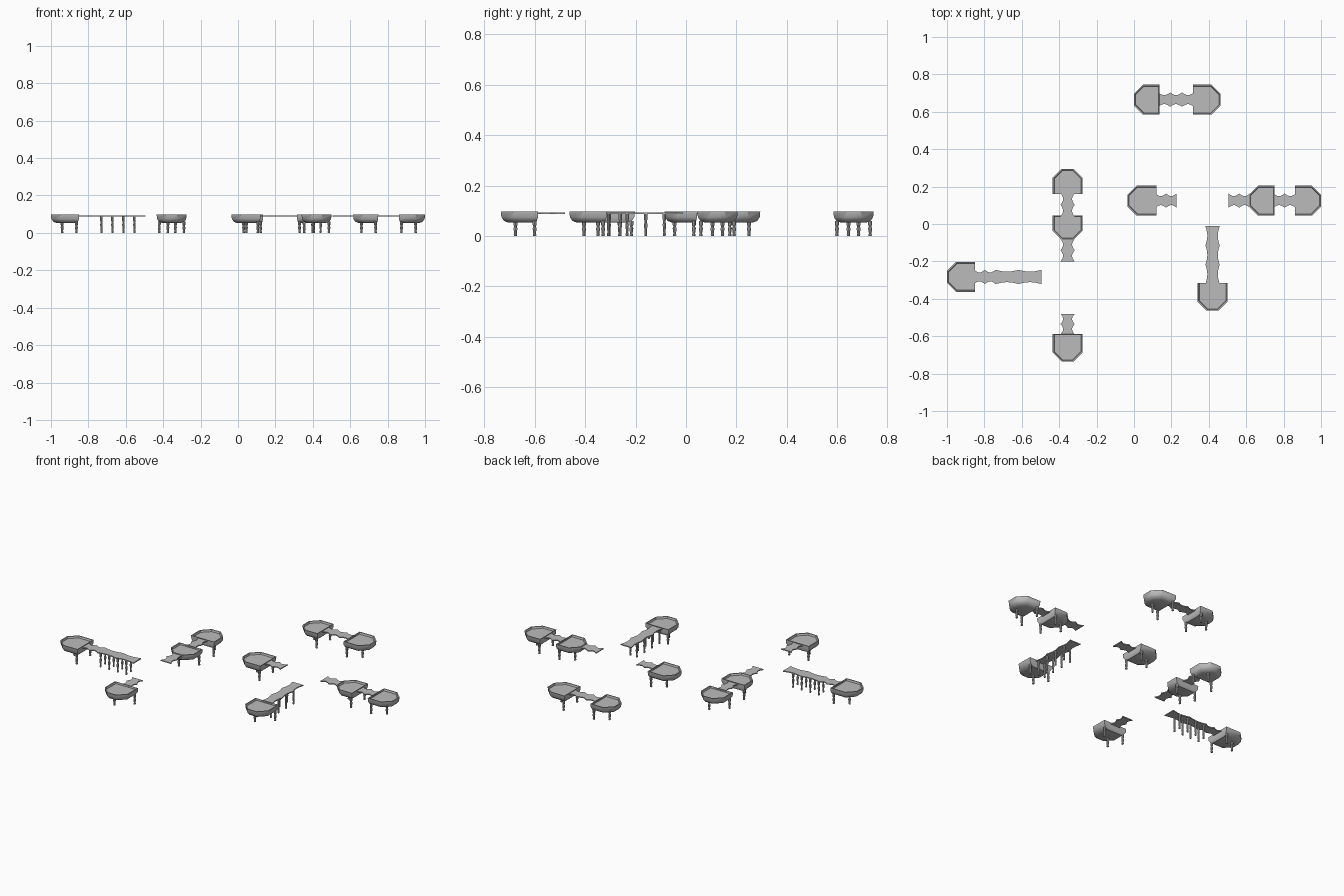
import bpy, bmesh, math
from mathutils import Matrix, Vector

cube = bpy.data.objects.get("Cube")
if cube:
    bpy.data.objects.remove(cube, do_unlink=True)

grey = bpy.data.materials.new("stone_grey")
grey.use_nodes = True
grey.diffuse_color = (0.5, 0.5, 0.5, 1)
grey.node_tree.nodes["Principled BSDF"].inputs["Base Color"].default_value = (0.5, 0.5, 0.5, 1)


def finish(name, bm, matrix):
    """Turn a bmesh into a placed, shaded object."""
    bmesh.ops.recalc_face_normals(bm, faces=bm.faces)
    mesh = bpy.data.meshes.new(name)
    bm.to_mesh(mesh)
    bm.free()
    mesh.materials.append(grey)
    obj = bpy.data.objects.new(name, mesh)
    bpy.context.collection.objects.link(obj)
    obj.matrix_world = matrix
    bpy.ops.object.select_all(action="DESELECT")
    obj.select_set(True)
    bpy.context.view_layer.objects.active = obj
    bpy.ops.object.shade_smooth_by_angle(angle=math.radians(40))


def loft(bm, rings):
    """Bridge matching closed rings and cap both ends."""
    loops = [[bm.verts.new(p) for p in ring] for ring in rings]
    n = len(loops[0])
    for a, b in zip(loops, loops[1:]):
        for i in range(n):
            bm.faces.new((a[i], a[(i + 1) % n], b[(i + 1) % n], b[i]))
    bm.faces.new(loops[0])
    bm.faces.new(loops[-1])


def basin_ring(depth, inset, z):
    """Half-octagon outline with its straight side on the local y axis."""
    half, cut, back = 0.08 - inset, 0.048 - inset * 0.4, inset * 0.4
    right = [(back, -half), (depth - inset - cut, -half), (depth - inset, -half + cut)]
    left = [(x, -y) for x, y in reversed(right)]
    return [(x, y, z) for x, y in right + left]


# Turned leg, as radius and height
LEG = [(0.006, 0), (0.007, 0.005), (0.005, 0.010), (0.007, 0.022),
       (0.008, 0.030), (0.005, 0.038), (0.008, 0.044), (0.008, 0.060)]


def add_leg(name, matrix, x, y, top=0.060, thick=1.0):
    bm = bmesh.new()
    rings = []
    for r, z in LEG:
        rings.append([(x + r * thick * math.cos(k * math.pi / 4),
                       y + r * thick * math.sin(k * math.pi / 4),
                       z * top / 0.060) for k in range(8)])
    loft(bm, rings)
    finish(name, bm, matrix)


# Basin with tapered underside, thin rim and recessed floor
def add_basin(name, x, y, angle, depth):
    place = Matrix.Translation((x, y, 0)) @ Matrix.Rotation(math.radians(angle), 4, "Z")
    sections = [(0.030, 0.053), (0.012, 0.060), (0.002, 0.075),
                (0, 0.098), (0.006, 0.098), (0.009, 0.087)]
    bm = bmesh.new()
    loft(bm, [basin_ring(depth, inset, z) for inset, z in sections])
    finish(name + "_basin", bm, place)
    for i, (u, v) in enumerate([(0.014, -0.066), (0.014, 0.066), (0.09, -0.02)]):
        add_leg(f"{name}_leg_{i + 1}", place, u, v)


# Thin walkway with scalloped edges
def add_walkway(name, start, end, pitch, narrow):
    a, b = Vector(start), Vector(end)
    length = (b - a).length
    angle = math.atan2(b.y - a.y, b.x - a.x)
    place = Matrix.Translation((a.x, a.y, 0)) @ Matrix.Rotation(angle, 4, "Z")
    waves = max(1, round(length / pitch))
    steps = waves * 8
    edge = []
    for i in range(steps + 1):
        dip = abs(math.sin(math.pi * waves * i / steps))
        edge.append((length * i / steps, 0.038 - (0.038 - narrow) * dip))
    outline = [(x, -w) for x, w in edge] + [(x, w) for x, w in reversed(edge)]
    bm = bmesh.new()
    loft(bm, [[(x, y, z) for x, y in outline] for z in (0.088, 0.094)])
    finish(name, bm, place)
    return place, length


basins = {
    "north_west": (0.135, 0.665, 180, 0.135),
    "north_east": (0.315, 0.665, 0, 0.148),
    "centre": (0.12, 0.125, 180, 0.155),
    "east_inner": (0.75, 0.125, 180, 0.135),
    "east_outer": (0.86, 0.125, 0, 0.14),
    "west_back": (-0.355, 0.16, 90, 0.135),
    "west_front": (-0.355, 0.045, 270, 0.13),
    "far_west": (-0.85, -0.283, 180, 0.15),
    "south_east": (0.42, -0.315, 270, 0.148),
    "south_west": (-0.355, -0.587, 270, 0.148),
}
for name, spec in basins.items():
    add_basin(name, *spec)

short_walkways = {
    "north": ((0.13, 0.665), (0.32, 0.665)),
    "centre": ((0.115, 0.125), (0.228, 0.125)),
    "east_inner": ((0.505, 0.125), (0.62, 0.125)),
    "east_outer": ((0.745, 0.125), (0.865, 0.125)),
    "west_back": ((-0.355, 0.165), (-0.355, 0.04)),
    "west_front": ((-0.355, -0.08), (-0.355, -0.2)),
    "far_west": ((-0.855, -0.283), (-0.74, -0.283)),
    "south_west": ((-0.355, -0.59), (-0.355, -0.48)),
}
for name, (start, end) in short_walkways.items():
    add_walkway(name + "_walkway", start, end, 0.056, 0.024)

# Long walkways stand on pairs of slim legs
long_walkways = {
    "far_west_pier": ((-0.74, -0.283), (-0.495, -0.283)),
    "south_east_pier": ((0.42, -0.32), (0.42, -0.012)),
}
for name, (start, end) in long_walkways.items():
    place, length = add_walkway(name, start, end, 0.11, 0.028)
    for i in range(4):
        for side in (-1, 1):
            add_leg(f"{name}_leg_{i + 1}_{'left' if side > 0 else 'right'}", place,
                    length * (0.04 + 0.24 * i), side * 0.022, top=0.09, thick=0.85)
